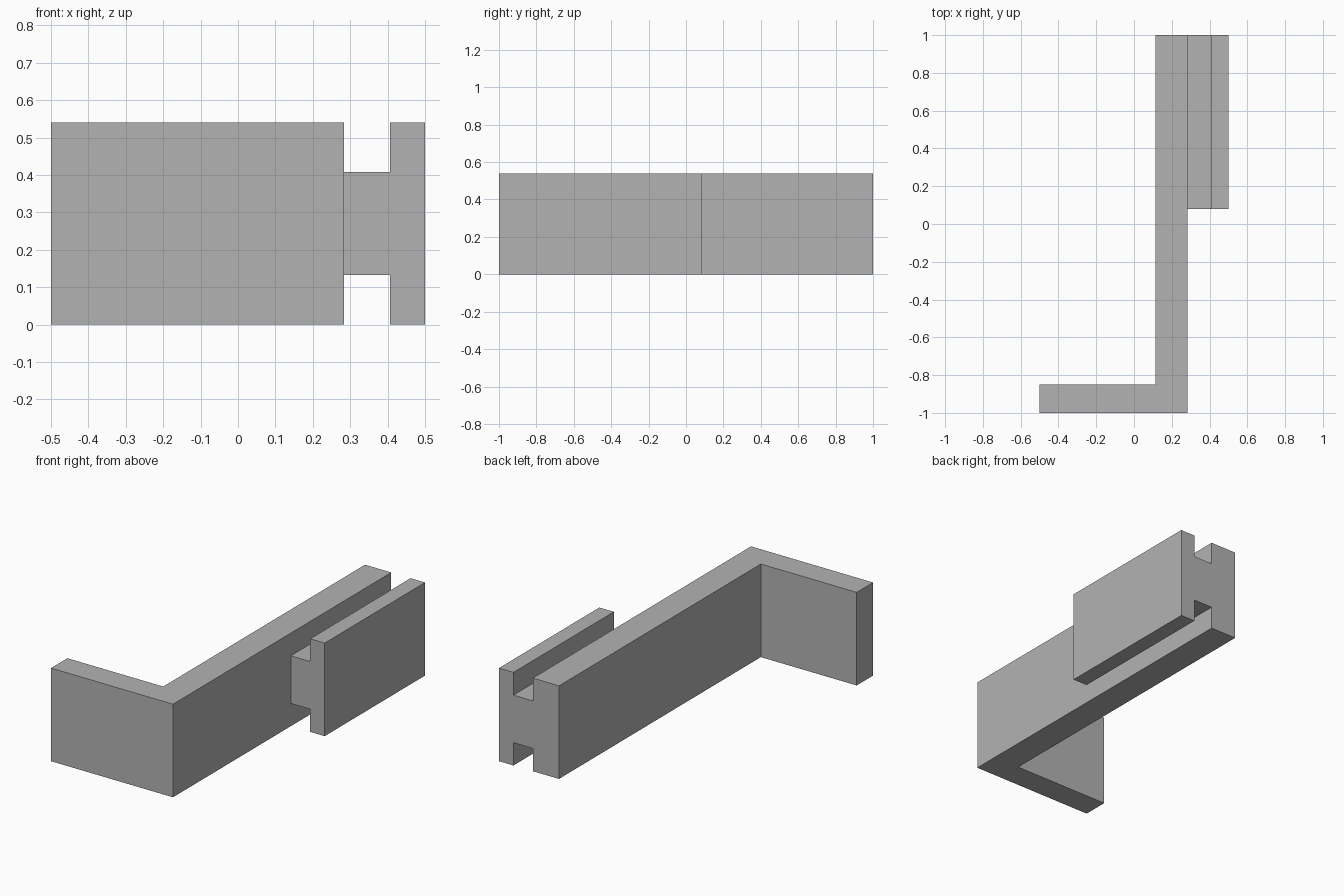
import bpy
import bmesh
from mathutils import Vector

cube = bpy.data.objects.get("Cube")
if cube:
    bpy.data.objects.remove(cube, do_unlink=True)

HEIGHT = 0.54
BACK = 1.0

grey = bpy.data.materials.new("plain grey")
grey.use_nodes = True
colour = (0.45, 0.45, 0.45, 1)
grey.diffuse_color = colour
grey.node_tree.nodes["Principled BSDF"].inputs["Base Color"].default_value = colour


def prism(name, outline, direction):
    """Extrude a flat outline along a direction into a solid part."""
    bm = bmesh.new()
    face = bm.faces.new([bm.verts.new(p) for p in outline])
    result = bmesh.ops.extrude_face_region(bm, geom=[face], use_keep_orig=True)
    moved = [v for v in result["geom"] if isinstance(v, bmesh.types.BMVert)]
    bmesh.ops.translate(bm, verts=moved, vec=Vector(direction))
    bmesh.ops.recalc_face_normals(bm, faces=bm.faces[:])
    mesh = bpy.data.meshes.new(name)
    bm.to_mesh(mesh)
    bm.free()
    mesh.materials.append(grey)
    obj = bpy.data.objects.new(name, mesh)
    bpy.context.collection.objects.link(obj)
    return obj


# L-shaped bracket: long arm with a foot at the front
inner, outer = 0.115, 0.283
bracket = [(-0.5, -1), (outer, -1), (outer, BACK), (inner, BACK),
           (inner, -0.85), (-0.5, -0.85)]
prism("angle_bracket", [(x, y, 0) for x, y in bracket], (0, 0, HEIGHT))

# T-shaped rail: web and flange along the rear half of the arm
web_low, web_high, flange, side, start = 0.132, 0.408, 0.407, 0.5, 0.08
rail = [(outer, web_low), (flange, web_low), (flange, 0), (side, 0),
        (side, HEIGHT), (flange, HEIGHT), (flange, web_high), (outer, web_high)]
prism("tee_rail", [(x, start, z) for x, z in rail], (0, BACK - start, 0))
